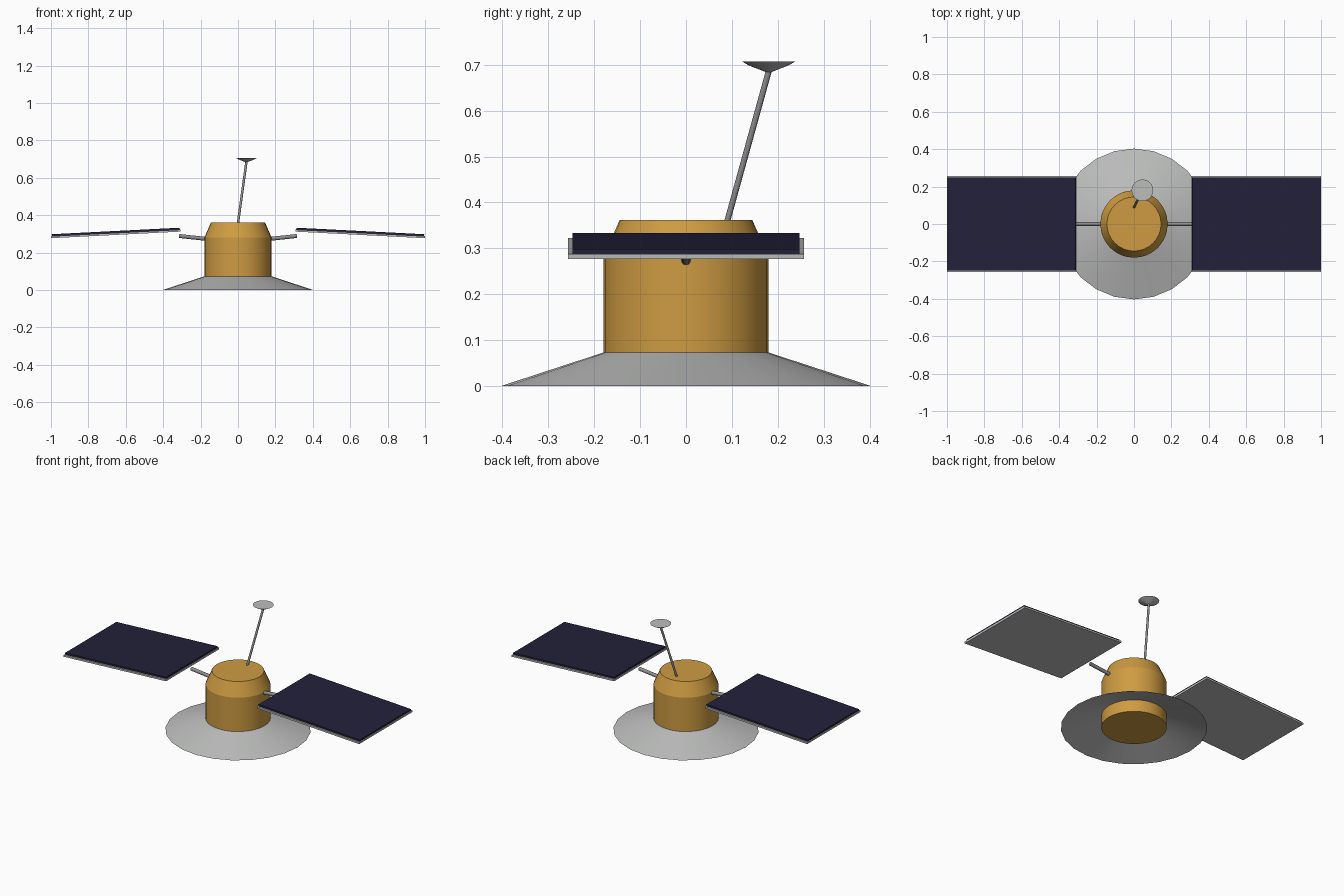
import bpy
import math
from mathutils import Vector, Matrix

if "Cube" in bpy.data.objects:
    bpy.data.objects.remove(bpy.data.objects["Cube"])


def material(name, rgb):
    m = bpy.data.materials.new(name)
    m.use_nodes = True
    m.diffuse_color = (*rgb, 1)
    m.node_tree.nodes["Principled BSDF"].inputs["Base Color"].default_value = (*rgb, 1)
    return m


gold = material("gold foil", (0.62, 0.33, 0.055))
pale = material("pale grey", (0.50, 0.51, 0.50))
steel = material("steel grey", (0.27, 0.27, 0.27))
navy = material("solar navy", (0.016, 0.015, 0.042))


def smooth(obj):
    bpy.ops.object.select_all(action='DESELECT')
    obj.select_set(True)
    bpy.context.view_layer.objects.active = obj
    bpy.ops.object.shade_smooth_by_angle(angle=math.radians(20))


def lathe(name, profile, mat, sides, centre=(0, 0), bottom=False, top=False):
    """Revolve (radius, height) points into rings, with optional end caps."""
    verts, faces = [], []
    for r, z in profile:
        for i in range(sides):
            a = math.tau * i / sides
            verts.append((r * math.cos(a), r * math.sin(a), z))
    for k in range(len(profile) - 1):
        for i in range(sides):
            j = (i + 1) % sides
            a, b = k * sides, (k + 1) * sides
            faces.append((a + i, a + j, b + j, b + i))
    if bottom:
        faces.append(tuple(reversed(range(sides))))
    if top:
        last = (len(profile) - 1) * sides
        faces.append(tuple(range(last, last + sides)))
    mesh = bpy.data.meshes.new(name)
    mesh.from_pydata(verts, [], faces)
    mesh.materials.append(mat)
    obj = bpy.data.objects.new(name, mesh)
    obj.location = (*centre, 0)
    bpy.context.collection.objects.link(obj)
    smooth(obj)


def rod(name, start, end, radius, mat):
    start, end = Vector(start), Vector(end)
    axis = end - start
    bpy.ops.mesh.primitive_cylinder_add(
        vertices=12, radius=radius, depth=axis.length, location=(start + end) / 2,
        rotation=axis.to_track_quat('Z', 'Y').to_euler())
    obj = bpy.context.object
    obj.name = name
    obj.data.materials.append(mat)
    smooth(obj)


def slab(name, size, location, tilt, mat):
    bpy.ops.mesh.primitive_cube_add(size=1, location=location, rotation=(0, tilt, 0))
    obj = bpy.context.object
    obj.name = name
    obj.data.transform(Matrix.Diagonal((*size, 1)))
    obj.data.materials.append(mat)


# Central body and the open conical skirt around its foot
lathe("body", [(0.18, 0), (0.18, 0.28), (0.1445, 0.362)], gold, 32, bottom=True, top=True)
lathe("skirt", [(0.403, 0), (0.18, 0.073)], pale, 24)

# Solar wings, mirrored left and right
tilt = math.radians(2.9)
for side, s in (("left", 1), ("right", -1)):
    rod(side + "_arm", (s * 0.12, 0, 0.268), (s * 0.315, 0, 0.289), 0.0105, steel)
    centre = Vector((s * 0.653, 0, 0.300))
    up = Vector((s * math.sin(tilt), 0, math.cos(tilt)))
    slab(side + "_panel_frame", (0.693, 0.514, 0.0105), centre, s * tilt, pale)
    slab(side + "_solar_cells", (0.685, 0.495, 0.0105), centre + up * 0.0105, s * tilt, navy)

# Mast and small dish antenna
rod("antenna_mast", (-0.002, 0.086, 0.345), (0.045, 0.18, 0.685), 0.0065, steel)
lathe("antenna_dish", [(0.001, 0.682), (0.042, 0.698), (0.058, 0.707)], pale, 24,
      centre=(0.045, 0.18), top=True)
